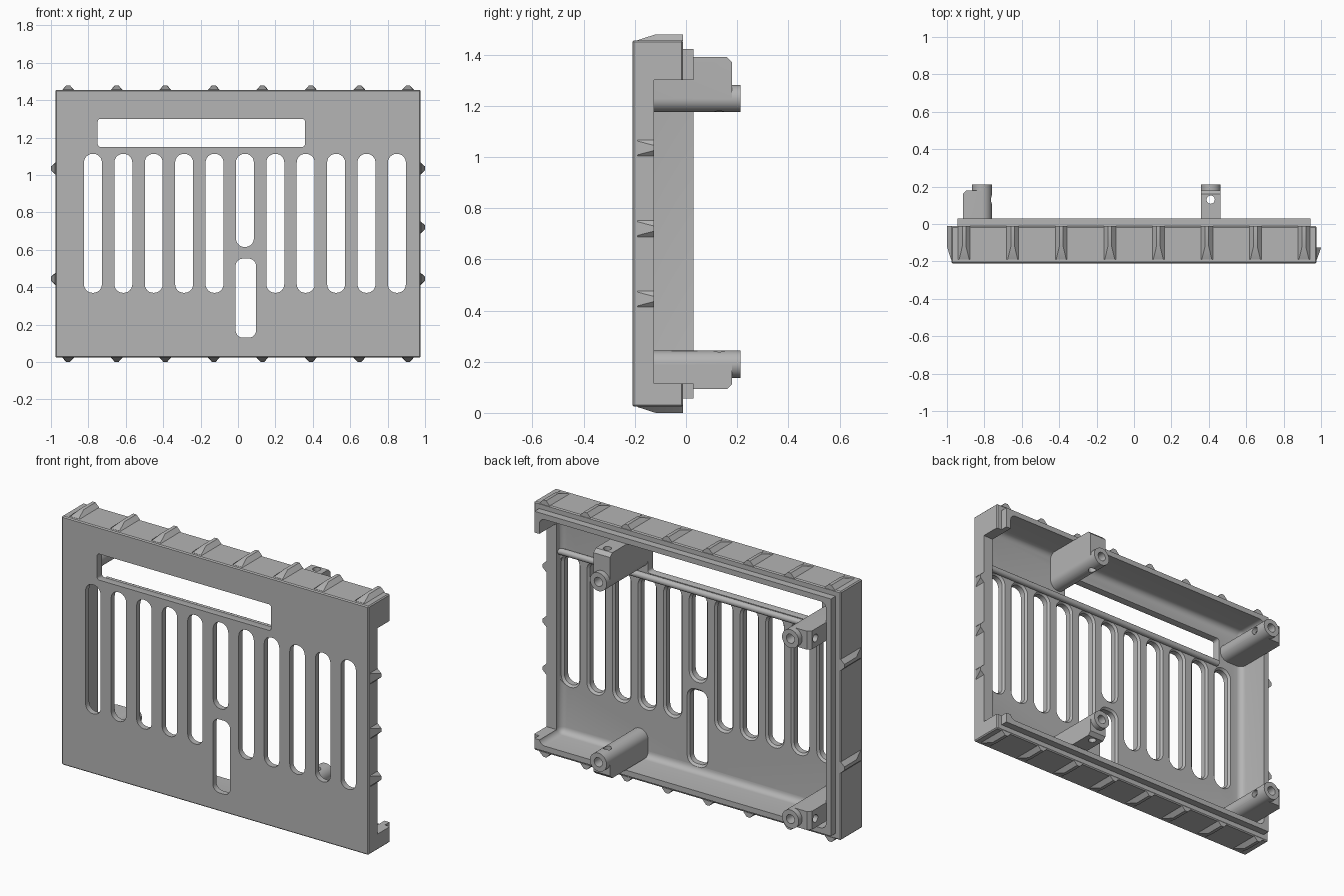
import bpy, bmesh, math
from mathutils import Matrix, Vector

cube = bpy.data.objects.get("Cube")
if cube:
    bpy.data.objects.remove(cube, do_unlink=True)

grey = bpy.data.materials.new("plain grey")
grey.use_nodes = True
COLOUR = (0.46, 0.46, 0.46, 1)
grey.diffuse_color = COLOUR
grey.node_tree.nodes["Principled BSDF"].inputs["Base Color"].default_value = COLOUR

HALF_W, BOTTOM, TOP = 0.977, 0.024, 1.455
FRONT, RIM, LIP, FLOOR = -0.21, -0.012, 0.03, -0.165
WALL, LIP_STEP = 0.064, 0.033
MID = (BOTTOM + TOP) / 2


def finish(name, bm, matrix=Matrix()):
    bmesh.ops.recalc_face_normals(bm, faces=bm.faces)
    bm.transform(matrix)
    mesh = bpy.data.meshes.new(name)
    bm.to_mesh(mesh)
    bm.free()
    mesh.materials.append(grey)
    obj = bpy.data.objects.new(name, mesh)
    bpy.context.collection.objects.link(obj)
    return obj


def loft(name, rings, matrix=Matrix()):
    """Solid skinned through closed rings of equal point count."""
    bm = bmesh.new()
    rows = [[bm.verts.new(p) for p in ring] for ring in rings]
    for a, b in zip(rows, rows[1:]):
        for i in range(len(a)):
            j = (i + 1) % len(a)
            bm.faces.new((a[i], a[j], b[j], b[i]))
    bm.faces.new(rows[0])
    bm.faces.new(rows[-1])
    return finish(name, bm, matrix)


def box(name, x, y, z, bevel=0, segments=1, keep_back=False):
    bm = bmesh.new()
    bmesh.ops.create_cube(bm, size=1)
    size = [b - a for a, b in (x, y, z)]
    centre = [(a + b) / 2 for a, b in (x, y, z)]
    bm.transform(Matrix.Translation(centre) @ Matrix.Diagonal((*size, 1)))
    if bevel:
        edges = [e for e in bm.edges
                 if not (keep_back and all(v.co.y > y[1] - 1e-4 for v in e.verts))]
        bmesh.ops.bevel(bm, geom=edges, offset=bevel, segments=segments,
                        profile=0.5, affect='EDGES')
    return finish(name, bm)


def cylinder(name, radius, start, end, sides=32):
    start, end = Vector(start), Vector(end)
    axis = end - start
    bm = bmesh.new()
    bmesh.ops.create_cone(bm, cap_ends=True, segments=sides, radius1=radius,
                          radius2=radius, depth=axis.length)
    turn = axis.to_track_quat('Z', 'Y').to_matrix().to_4x4()
    return finish(name, bm, Matrix.Translation((start + end) / 2) @ turn)


def combine(obj, tool, operation):
    mod = obj.modifiers.new("combine", 'BOOLEAN')
    mod.operation, mod.object, mod.solver = operation, tool, 'EXACT'
    bpy.context.view_layer.update()
    bpy.context.view_layer.objects.active = obj
    bpy.ops.object.modifier_apply(modifier=mod.name)
    bpy.data.objects.remove(tool, do_unlink=True)


def rounded_ring(x0, x1, z0, z1, r, y, grow=0):
    x0, x1, z0, z1, r = x0 - grow, x1 + grow, z0 - grow, z1 + grow, r + grow
    corners = ((x1 - r, z1 - r), (x0 + r, z1 - r), (x0 + r, z0 + r), (x1 - r, z0 + r))
    ring = []
    for k, (cx, cz) in enumerate(corners):
        for i in range(7):
            a = math.pi / 2 * (k + i / 6)
            ring.append((cx + r * math.cos(a), y, cz + r * math.sin(a)))
    return ring


# Tray: outer box, stepped lip and hollow with a filleted floor
tray = box("front_panel_tray", (-HALF_W, HALF_W), (FRONT, RIM), (BOTTOM, TOP), 0.006)
lip = box("lip", (-HALF_W + LIP_STEP, HALF_W - LIP_STEP), (FRONT + 0.1, LIP),
          (BOTTOM + LIP_STEP, TOP - LIP_STEP))
combine(tray, lip, 'UNION')
hollow = box("hollow", (-HALF_W + WALL, HALF_W - WALL), (FLOOR, 0.3),
             (BOTTOM + WALL, TOP - WALL), 0.035, 5, keep_back=True)
combine(tray, hollow, 'DIFFERENCE')

# Right wall is cut down between its two ends
combine(tray, box("side_cut", (0.89, 1.2), (-0.125, 0.5), (0.115, 1.30)), 'DIFFERENCE')


# Openings, flared towards the inside
def opening(x0, x1, z0, z1, r, flare=0.012):
    rings = [rounded_ring(x0, x1, z0, z1, r, FRONT - 0.05),
             rounded_ring(x0, x1, z0, z1, r, FLOOR - flare),
             rounded_ring(x0, x1, z0, z1, r, FLOOR + 0.001, flare),
             rounded_ring(x0, x1, z0, z1, r, FLOOR + 0.03, flare)]
    combine(tray, loft("opening", rings), 'DIFFERENCE')


for i in range(-5, 6):
    x = 0.037 + i * 0.1625
    opening(x - 0.048, x + 0.048, 0.615 if i == 0 else 0.37, 1.113, 0.046)
opening(-0.013, 0.097, 0.13, 0.553, 0.04)
opening(-0.75, 0.358, 1.15, 1.30, 0.015, 0.001)

parts = [tray]

# Stiffening rod between window and slots
parts.append(cylinder("stiffening_rod", 0.018, (-0.73, FLOOR + 0.012, 1.132),
                      (0.935, FLOOR + 0.012, 1.132), 20))


# Snap ridges around the rim
def ridge(name, x, z, degrees, back=RIM):
    rings = []
    for y, top, height in ((back, 0.01, 0.0235), (-0.12, 0.01, 0.0235), (-0.19, 0.027, 0.001)):
        if y == -0.12 and back < y:
            continue
        rings.append([(-0.032, y, -0.004), (0.032, y, -0.004), (0.032, y, 0),
                      (top, y, height), (-top, y, height), (-0.032, y, 0)])
    place = Matrix.Translation((x, 0, z)) @ Matrix.Rotation(math.radians(degrees), 4, 'Y')
    parts.append(loft(name, rings, place))


for i in range(8):
    x = -0.908 + i * 0.2595
    ridge("top_ridge", x, TOP, 0)
    ridge("bottom_ridge", x, BOTTOM, 180)
for z in (0.445, 0.72, 1.035):
    ridge("right_ridge", HALF_W, z, 90, -0.125)
    if z != 0.72:
        ridge("left_ridge", -HALF_W, z, -90)


# Screw posts: bored boss with a chamfered web towards the nearest wall
def post(name, x, z, reach, degrees):
    r, back, tip = 0.053, -0.18, 0.18
    place = Matrix.Translation((x, 0, z)) @ Matrix.Rotation(math.radians(degrees), 4, 'Y')
    boss = cylinder(name, r, (x, back, z), (x, 0.212, z))
    side = [(back, 0), (tip, 0), (tip, reach - 0.02), (tip - 0.02, reach), (back, reach)]
    web = loft("web", [[(w, y, h) for y, h in side] for w in (-r, r)], place)
    combine(boss, web, 'UNION')
    combine(boss, cylinder("bore", 0.026, (x, 0, z), (x, 0.3, z), 24), 'DIFFERENCE')
    ends = [place @ Vector((0, 0.13, h)) for h in (-0.1, reach + 0.1)]
    combine(boss, cylinder("cross_hole", 0.022, *ends, 24), 'DIFFERENCE')
    parts.append(boss)


post("upper_right_post", 0.41, 1.228, 0.162, 0)
post("lower_right_post", 0.41, 0.19, 0.097, 180)
post("upper_left_post", -0.813, 1.228, 0.102, -90)
post("lower_left_post", -0.813, 0.19, 0.102, -90)

# Smooth curved surfaces, keep hard edges
bpy.ops.object.select_all(action='DESELECT')
for obj in parts:
    obj.select_set(True)
bpy.context.view_layer.objects.active = tray
bpy.ops.object.shade_smooth_by_angle(angle=math.radians(30))
